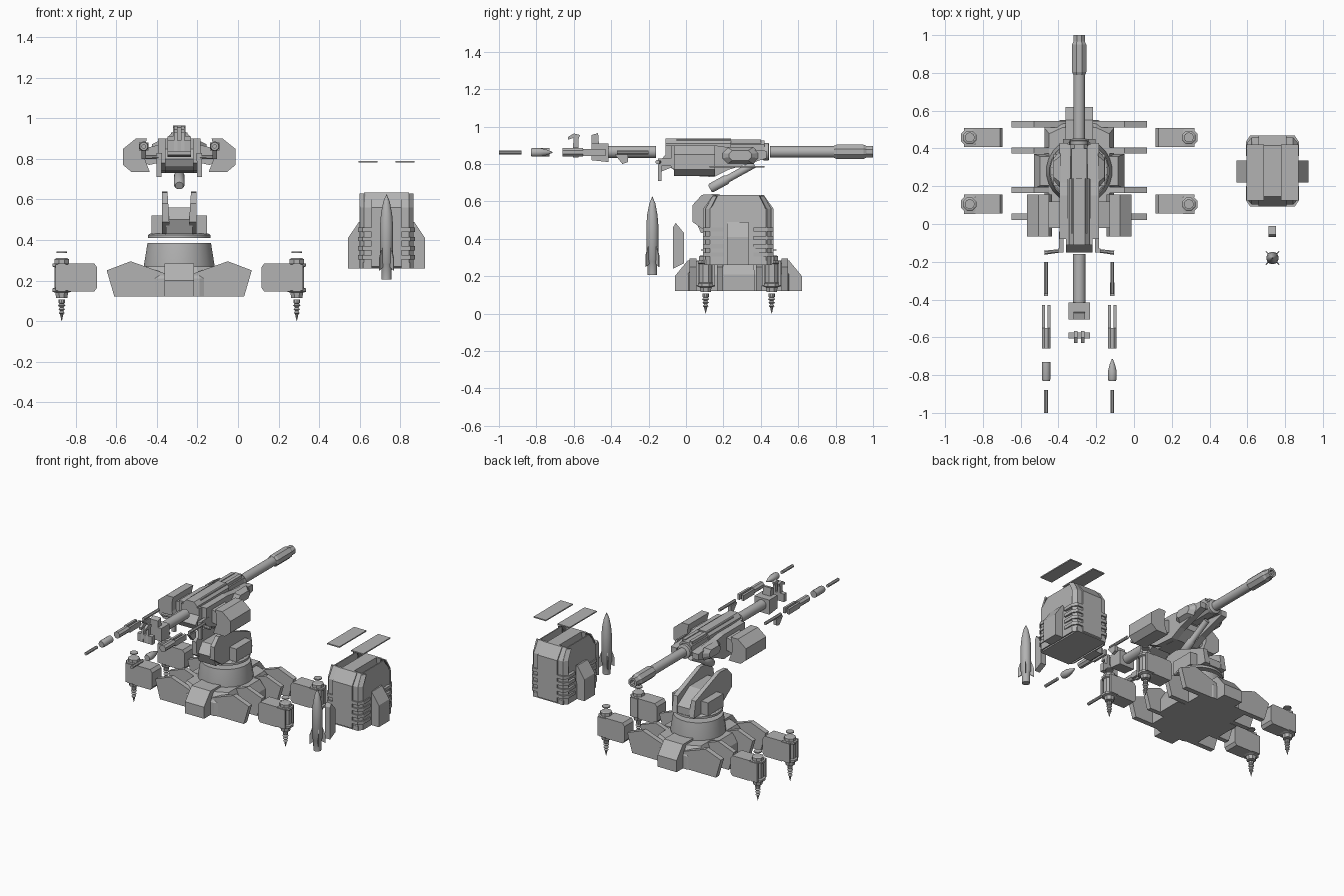
import bpy, bmesh, math
from mathutils import Vector

if "Cube" in bpy.data.objects:
    bpy.data.objects.remove(bpy.data.objects["Cube"])

CX, CY = -0.29, 0.28   # turret axis

GREY = bpy.data.materials.new('dark_grey')
GREY.diffuse_color = (0.45, 0.45, 0.45, 1)
GREY.use_nodes = True
GREY.node_tree.nodes["Principled BSDF"].inputs["Base Color"].default_value = GREY.diffuse_color


def make(name, verts, faces, smooth=False):
    me = bpy.data.meshes.new(name)
    me.from_pydata([tuple(v) for v in verts], [], faces)
    bm = bmesh.new()
    bm.from_mesh(me)
    bmesh.ops.remove_doubles(bm, verts=bm.verts, dist=1e-5)
    bmesh.ops.recalc_face_normals(bm, faces=bm.faces)
    bm.to_mesh(me)
    bm.free()
    me.materials.append(GREY)
    ob = bpy.data.objects.new(name, me)
    bpy.context.collection.objects.link(ob)
    if smooth:
        bpy.ops.object.select_all(action='DESELECT')
        ob.select_set(True)
        bpy.context.view_layer.objects.active = ob
        bpy.ops.object.shade_smooth_by_angle(angle=math.radians(35))
    return ob


def loft(name, rings, smooth=False):
    n = len(rings[0])
    faces = [(k * n + i, k * n + (i + 1) % n, (k + 1) * n + (i + 1) % n, (k + 1) * n + i)
             for k in range(len(rings) - 1) for i in range(n)]
    faces += [tuple(range(n)), tuple(range((len(rings) - 1) * n, len(rings) * n))]
    return make(name, [v for r in rings for v in r], faces, smooth)


def prism(name, pts, axis, a, b):
    put = {'x': lambda p, t: (t, p[0], p[1]), 'y': lambda p, t: (p[0], t, p[1]),
           'z': lambda p, t: (p[0], p[1], t)}[axis]
    return loft(name, [[put(p, t) for p in pts] for t in (a, b)])


def box(name, x0, x1, y0, y1, z0, z1):
    return prism(name, [(x0, y0), (x1, y0), (x1, y1), (x0, y1)], 'z', z0, z1)


def lathe(name, prof, origin, d=(0, 0, 1), n=16, smooth=True):
    """prof: (radius, distance along direction d)."""
    q = Vector(d).to_track_quat('Z', 'Y')
    o = Vector(origin)
    rings = []
    for r, t in prof:
        r = max(r, 0.0005)
        rings.append([o + q @ Vector((r * math.cos(2 * math.pi * (i + .5) / n),
                                      r * math.sin(2 * math.pi * (i + .5) / n), t)) for i in range(n)])
    return loft(name, rings, smooth)


def oct_pts(x0, x1, y0, y1, c):
    return [(x0 + c, y0), (x1 - c, y0), (x1, y0 + c), (x1, y1 - c),
            (x1 - c, y1), (x0 + c, y1), (x0, y1 - c), (x0, y0 + c)]


Y = (0, 1, 0)

# base hull with side wings, end ramps and outrigger brackets
quarter = [(.10, .27), (.185, .23), (.185, .09), (.24, .09)]
cross = (quarter + [(x, -y) for x, y in quarter[::-1]]
         + [(-x, -y) for x, y in quarter] + [(-x, y) for x, y in quarter[::-1]])
loft('base_hull', [[(CX + x * k, CY + y * k, z) for x, y in cross]
                   for z, k in ((.12, 1), (.21, 1), (.27, .86))])
for s in (-1, 1):
    prism('base_ramp', [(CY + s * a, z) for a, z in
                        [(.34, .12), (.34, .2), (.27, .285), (.1, .285), (.1, .12)]], 'x', CX - .072, CX + .072)
    for y0, y1 in ((.02, .055), (.165, .197), (.373, .405), (.51, .545)):
        prism('outrigger_bracket', [(CX + s * a, z) for a, z in
                                    [(.07, .12), (.32, .12), (.358, .25), (.24, .295), (.07, .235)]], 'y', y0, y1)

# turret ring
lathe('turret_pedestal', [(.175, .25), (.175, .28), (.158, .385)], (CX, CY, 0), n=24)
lathe('turret_ring', [(.155, .41), (.155, .425), (.145, .432)], (CX, CY, 0), n=24)

# yoke
yoke = [(.12, .43), (.035, .49), (.035, .58), (.085, .635), (.17, .64), (.43, .54), (.45, .43)]
for s in (-1, 1):
    loft('yoke_plate', [[(CX + s * (o + (.64 - z) * k), y, z) for y, z in yoke]
                        for o, k in ((.085, 0), (.058, -.06))])
    prism('yoke_side_box', [(CX + s * a, z) for a, z in
                            [(.08, .43), (.137, .43), (.137, .52), (.08, .52)]], 'y', .2, .37)
prism('yoke_floor', [(.08, .43), (.05, .5), (.1, .56), (.3, .56), (.44, .48), (.44, .43)], 'x', CX - .065, CX + .065)

# barrel and muzzle brake
GZ = .865
lathe('front_barrel', [(.031, .45), (.031, .82)], (CX, 0, GZ), Y)
lathe('barrel_collar', [(.045, .41), (.048, .42), (.048, .44), (.04, .445)], (CX, 0, GZ), Y)
lathe('muzzle_brake', [(.034, .79), (.041, .805), (.041, .95), (.033, .965), (.033, 1.0), (.018, 1.0), (.018, .93)],
      (CX, 0, GZ), Y, 8, False)
lathe('rear_barrel', [(.033, -.42), (.033, -.16)], (CX, 0, GZ), Y)

# receiver and cradle
prism('receiver', oct_pts(CX - .055, CX + .055, .82, .935, .025), 'y', -.11, .24)
prism('receiver_front', oct_pts(CX - .045, CX + .045, .825, .925, .02), 'y', .24, .42)
for s in (-1, 1):
    box('receiver_rail', CX + s * .028 - .012, CX + s * .028 + .012, -.05, .40, .91, .93)
prism('cradle', [(-.11, .85), (-.15, .80), (-.13, .76), (-.08, .78), (-.03, .74), (.15, .73), (.23, .78),
                 (.24, .86), (.42, .84), (.42, .87), (-.11, .9)], 'x', CX - .07, CX + .07)
pod = [(.17, .86), (.17, .80), (.145, .735), (.235, .735), (.277, .77), (.277, .85), (.215, .90), (.16, .90)]
for s in (-1, 1):
    prism('side_pod', [(CX + s * a, z) for a, z in pod], 'y', -.065, .155)
    prism('pod_mount', [(CX + s * a, z) for a, z in
                        [(.06, .79), (.15, .77), (.18, .79), (.18, .85), (.1, .87), (.06, .87)]], 'y', -.02, .12)
    prism('trunnion_plate', [(-.08, .78), (.0, .74), (.15, .73), (.23, .77), (.43, .83), (.43, .87),
                             (.22, .89), (.15, .90), (-.08, .90)], 'x', CX + s * .06, CX + s * .105)
    loft('trunnion_boss', [[(CX + s * o, .29 + y * k, .845 + z * k) for y, z in oct_pts(-.1, .1, -.045, .045, .03)]
                           for o, k in ((.1, 1), (.13, .65), (.135, .6))])
    # handle
    box('handle_arm', CX + s * .095 - .011, CX + s * .095 + .011, -.15, -.04, .79, .83)
    box('handle_upright', CX + s * .1 - .012, CX + s * .1 + .012, -.15, -.13, .71, .83)
    lathe('handle_grip', [(.008, 0), (.01, .03), (.012, .10)], (CX + s * .085, -.14, .81), (s, -.12, 0), 8)

# recoil cylinder slung below
lathe('recoil_cylinder', [(.02, 0), (.026, .01), (.026, .1), (.02, .11), (.02, .27)],
      (CX, .128, .668), (0, .87, .48))

# breech and rear sight
prism('breech', [(-.505, .82), (-.415, .81), (-.415, .91), (-.505, .91)], 'x', CX - .057, CX + .057)
prism('breech_lug', [(-.505, .9), (-.505, .955), (-.47, .965), (-.465, .9)], 'x', CX - .03, CX + .03)
box('breech_plate', CX - .057, CX + .057, -.605, -.575, .835, .89)
for s in (-1, 1):
    x = CX + s * .018
    prism('breech_hook', [(-.61, .84), (-.575, .84), (-.575, .93), (-.567, .955), (-.6, .963), (-.63, .945),
                          (-.63, .93), (-.6, .94)], 'x', x - .009, x + .009)

# exploded ammunition rails
for s in (-1, 1):
    o = (CX + s * .175, 0, .862)
    lathe('feed_rod', [(.011, -.37), (.011, -.2)], o, Y, 8)
    prism('feed_catch', [(-.38, .85), (-.31, .85), (-.31, .81), (-.34, .8)], 'x', o[0] - .011, o[0] + .011)
    lathe('feed_carrier', [(.024, -.66), (.024, -.55)], o, Y, 8, False)
    for t in (-1, 1):
        box('carrier_prong', o[0] + t * .015 - .008, o[0] + t * .015 + .008, -.55, -.43, .842, .88)
    tip = [(.024, -.78), (.015, -.745), (.003, -.715)] if s > 0 else [(.024, -.73)]
    lathe('shell', [(.02, -.83), (.024, -.82)] + tip, o, Y, 12)
    lathe('rear_rod', [(.011, -1.0), (.011, -.88)], o, Y, 8)

# outriggers with ground drills
for s in (-1, 1):
    for y in (.105, .458):
        x = CX + s * .58
        prism('outrigger_arm', [(CX + s * a, z) for a, z in
                                [(.42, .145), (.55, .145), (.55, .285), (.42, .285), (.405, .265), (.405, .165)]],
              'y', y - .05, y + .05)
        lathe('outrigger_housing', [(.03, .115), (.034, .14), (.05, .145), (.05, .16), (.038, .165), (.038, .265),
                                    (.05, .27), (.05, .283), (.038, .285), (.038, .305), (.03, .31)],
              (x, y, 0), n=8, smooth=False)
        for t in (-1, 1):
            box('housing_strut', x - .03, x + .03, y + t * .044 - .007, y + t * .044 + .007, .15, .28)
        lathe('outrigger_cap', [(.026, .336), (.026, .343)], (x, y, 0), n=12)
        lathe('ground_drill', [(.001, .0), (.009, .035), (.015, .04), (.008, .05), (.017, .058), (.009, .068),
                               (.019, .076), (.012, .085), (.017, .09), (.017, .107)], (x, y, 0), n=10, smooth=False)

# launcher box: side profile extruded, two open bays
LX = .733
body = [(.105, .26), (.105, .56), (.135, .61), (.15, .635), (.41, .635), (.425, .61), (.455, .56), (.455, .26)]
prism('launcher_floor', [(.1, .26), (.1, .29), (.46, .29), (.46, .26)], 'x', LX - .115, LX + .115)
prism('launcher_spine', body, 'x', LX - .045, LX + .045)
for s in (-1, 1):
    loft('launcher_side', [[(LX + s * (o - (.025 if z > .6 else 0)), CY + (y - CY) * .87, z) for y, z in body]
                           for o in (.134, .126)])
    prism('launcher_fin', [(LX + s * a, z) for a, z in
                           [(.125, .26), (.19, .26), (.19, .41), (.136, .49), (.125, .49)]], 'y', .22, .335)
    prism('launcher_wall', [(CY + s * a, z) for a, z in
                            [(.178, .26), (.178, .56), (.13, .635), (.12, .635), (.165, .56), (.165, .26)]],
          'x', LX - .112, LX + .112)
    prism('launcher_centre_panel', [(CY + s * a, z) for a, z in
                                    [(.17, .26), (.188, .27), (.188, .56), (.135, .635), (.12, .635)]],
          'x', LX - .075, LX + .075)
    for t in (-1, 1):
        # chamfered corner and the ribs wrapped around it
        loft('launcher_corner', [[(LX + s * a, CY + t * b * k, z) for a, b in
                                  [(.134, .15), (.11, .178), (.10, .17), (.126, .145)]]
                                 for z, k in ((.26, 1), (.56, 1), (.63, .77))])
        for z in (.315, .36, .405, .45):
            prism('launcher_rib', [(LX + s * a, CY + t * b) for a, b in
                                   [(.07, .188), (.118, .188), (.14, .155), (.14, .08), (.12, .08), (.12, .15),
                                    (.1, .17), (.07, .17)]], 'z', z - .011, z + .011)
    # detached lid
    xs = sorted((LX + s * .045, LX + s * .138))
    box('launcher_lid', *xs, .125, .42, .782, .79)

# detached rear bracket of the launcher
prism('launcher_bracket', [(-.07, .24), (-.07, .46), (-.055, .485), (-.01, .43), (-.01, .27)], 'x', LX - .02, LX + .02)

# missile with four fins
MY = -.18
lathe('missile', [(.025, .205), (.027, .28), (.033, .29), (.033, .47), (.028, .53), (.016, .59), (.001, .625)],
      (LX, MY, 0), n=16)
for k in range(4):
    a = math.pi / 4 + k * math.pi / 2
    c, s = math.cos(a), math.sin(a)
    loft('missile_fin', [[(LX + r * c - w * s, MY + r * s + w * c, z) for r, z in
                          [(.02, .27), (.05, .25), (.05, .31), (.033, .36), (.02, .36)]] for w in (-.003, .003)])
